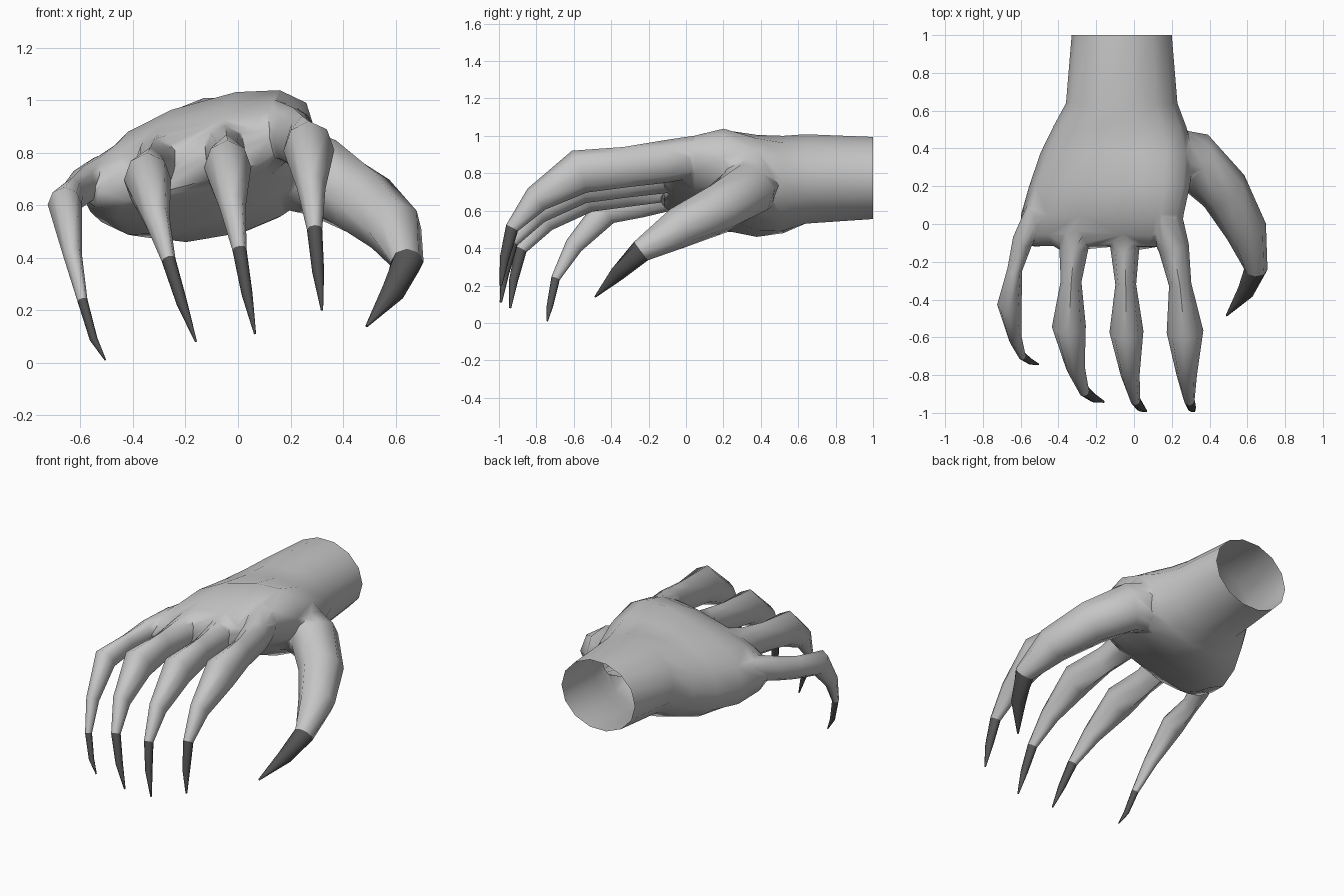
import bpy, bmesh, math
from mathutils import Vector

cube = bpy.data.objects.get("Cube")
if cube:
    bpy.data.objects.remove(cube)


def material(name, value):
    m = bpy.data.materials.new(name)
    m.use_nodes = True
    colour = (value, value, value, 1)
    m.diffuse_color = colour
    m.node_tree.nodes["Principled BSDF"].inputs["Base Color"].default_value = colour
    return m


skin = material("grey skin", 0.56)
nail = material("dark claw", 0.09)


def loft(name, rings, mat):
    """Skin a list of point rings into a closed mesh object."""
    bm = bmesh.new()
    loops = [[bm.verts.new(p) for p in ring] for ring in rings]
    for a, b in zip(loops, loops[1:]):
        for i in range(len(a)):
            bm.faces.new((a[i - 1], a[i], b[i], b[i - 1]))
    bm.faces.new(loops[0])
    bm.faces.new(loops[-1])
    bmesh.ops.recalc_face_normals(bm, faces=bm.faces)
    mesh = bpy.data.meshes.new(name)
    bm.to_mesh(mesh)
    bm.free()
    mesh.materials.append(mat)
    ob = bpy.data.objects.new(name, mesh)
    bpy.context.collection.objects.link(ob)
    return ob


def circle(sides):
    return [(math.cos(math.tau * i / sides), math.sin(math.tau * i / sides)) for i in range(sides)]


def tube_rings(points, radii, side):
    """Oval rings along a path; each radius pair is (along side, across side)."""
    points = [Vector(p) for p in points]
    rings = []
    for k, (p, (wide, deep)) in enumerate(zip(points, radii)):
        along = (points[min(k + 1, len(points) - 1)] - points[max(k - 1, 0)]).normalized()
        u = (side - along * side.dot(along)).normalized()
        v = along.cross(u)
        rings.append([p + u * wide * c + v * deep * s for c, s in circle(8)])
    return rings


def palm_ring(y, cx, cz, wide, deep):
    """Round at the wrist, boxier and tilted towards the knuckles."""
    blend = min(1, max(0, (0.64 - y) / 0.44))
    power = 1 - 0.2 * blend
    ring = []
    for c, s in circle(14):
        dx = wide * math.copysign(abs(c) ** power, c)
        dz = deep * math.copysign(abs(s) ** power, s)
        ring.append((cx + dx, y, cz + dz + 0.28 * blend * dx))
    return ring


# Forearm, wrist and palm: y, centre x, centre z, half width, half height
hand = loft("hand", [palm_ring(*section) for section in (
    (1, -.065, .775, .265, .225),
    (.64, -.065, .77, .295, .245),
    (.52, -.075, .74, .35, .26),
    (.38, -.09, .73, .41, .265),
    (.2, -.13, .765, .43, .245),
    (.04, -.17, .775, .435, .175),
    (-.06, -.175, .765, .41, .13),
    (-.12, -.175, .755, .36, .08))], skin)

# Shared finger profile: reach, remaining height, width, depth
PROFILE = (
    (.1, 1, .1, .1),
    (-.12, .945, .08, .11),
    (-.32, .905, .055, .1),
    (-.57, .87, .09, .11),
    (-.8, .66, .05, .068),
    (-.93, .44, .027, .033),
    (-.97, .21, .021, .024),
    (-.99, 0, .004, .006))


def finger_rings(root, joint, tip, top, bottom, reach=1, girth=1, droop=1):
    """Fingers spread up to the middle joint, then hook towards the tip."""
    points, radii = [], []
    for k, (y, height, wide, deep) in enumerate(PROFILE):
        if k <= 3:
            x = root + (joint - root) * math.sqrt(k / 3)
        else:
            x = joint + (tip - joint) * ((k - 3) / 4) ** 1.2
        points.append((x, y * reach, bottom + (top - bottom) * height ** droop))
        radii.append((wide * girth, deep * girth))
    return tube_rings(points, radii, Vector((1, 0, 0)))


# Thumb swings out sideways, then forward and down
thumb_path = ((.12, .36, .76), (.32, .33, .71), (.48, .18, .61), (.6, -.04, .51),
              (.645, -.24, .385), (.59, -.36, .27), (.49, -.485, .14))
thumb_radii = [(r, r) for r in (.16, .16, .142, .118, .062, .045, .005)]

digits = {
    "index": finger_rings(.13, .27, .32, .9, .2, girth=1.08),
    "middle": finger_rings(-.06, -.04, .065, .84, .11),
    "ring": finger_rings(-.28, -.345, -.16, .79, .08, reach=.95),
    "little": finger_rings(-.5, -.66, -.505, .73, .01, reach=.75, girth=.72, droop=1.4),
    "thumb": tube_rings(thumb_path, thumb_radii, Vector((0, 0, 1))),
}

# Split off each claw and fuse the rest of the digit into the hand
bpy.context.view_layer.objects.active = hand
parts = [hand]
for name, rings in digits.items():
    parts.append(loft(name + "_claw", rings[-3:], nail))
    digit = loft(name + "_digit", rings[:-2], skin)
    mod = hand.modifiers.new("join", "BOOLEAN")
    mod.operation, mod.solver, mod.object = "UNION", "EXACT", digit
    bpy.ops.object.modifier_apply(modifier=mod.name)
    bpy.data.objects.remove(digit)

# Open the forearm end and soften the webs between the digits
bm = bmesh.new()
bm.from_mesh(hand.data)
caps = [f for f in bm.faces if all(v.co.y > .99 for v in f.verts)]
bmesh.ops.delete(bm, geom=caps, context="FACES")
bmesh.ops.remove_doubles(bm, verts=bm.verts, dist=.004)
web = [v for v in bm.verts if -.2 < v.co.y < .45]
bmesh.ops.smooth_vert(bm, verts=web, factor=.25, use_axis_x=True, use_axis_y=True, use_axis_z=True)
bm.to_mesh(hand.data)
bm.free()

# Smooth shading
for part in parts:
    bpy.ops.object.select_all(action="DESELECT")
    part.select_set(True)
    bpy.context.view_layer.objects.active = part
    bpy.ops.object.shade_smooth_by_angle(angle=math.radians(60))
